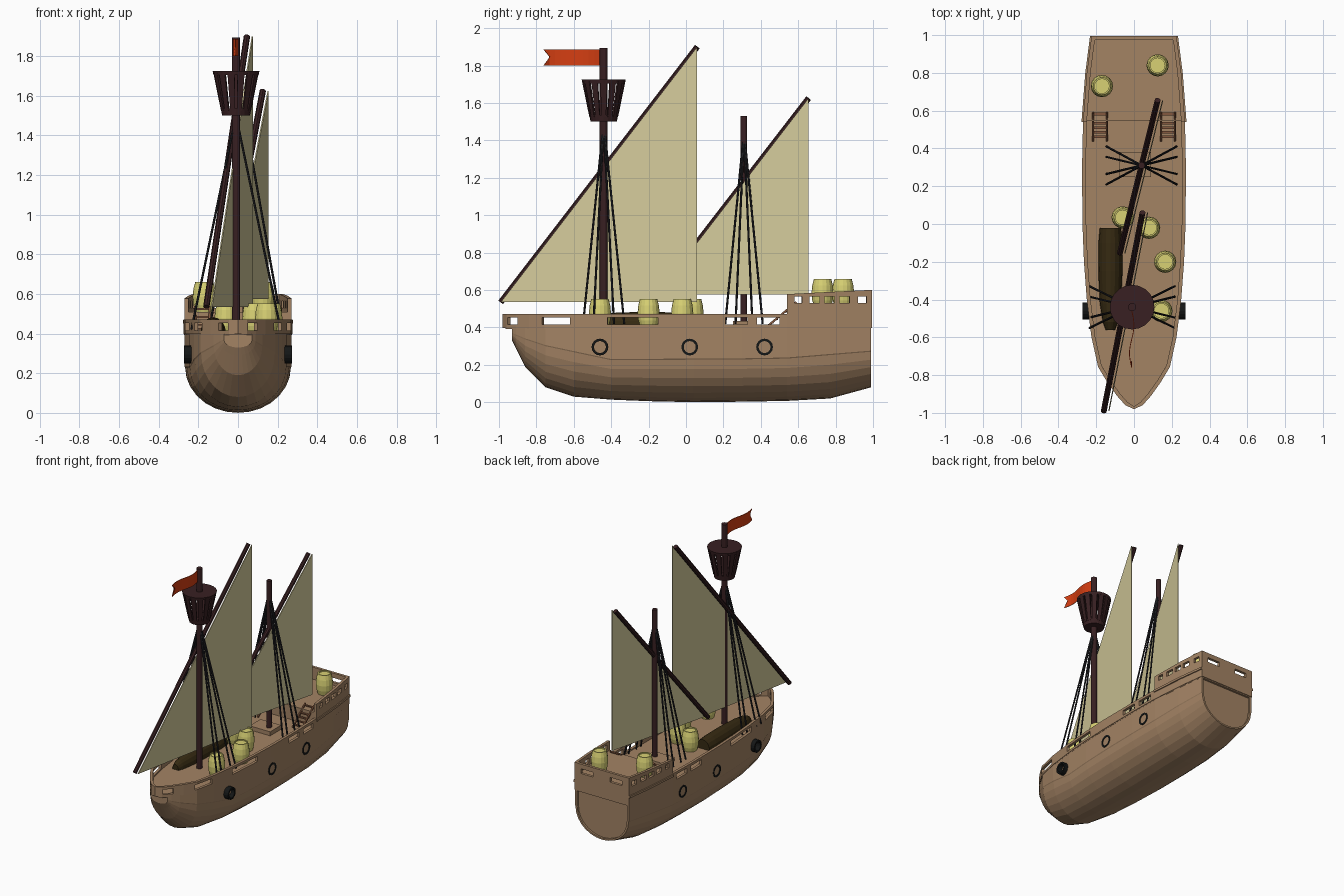
import bpy, bmesh, math
from mathutils import Vector

if "Cube" in bpy.data.objects:
    bpy.data.objects.remove(bpy.data.objects["Cube"])

def mat(name, r, g, b):
    m = bpy.data.materials.new(name)
    lin = lambda c: ((c / 255 + 0.055) / 1.055) ** 2.4
    m.diffuse_color = (lin(r), lin(g), lin(b), 1)
    m.use_nodes = True
    m.node_tree.nodes["Principled BSDF"].inputs["Base Color"].default_value = m.diffuse_color
    return m

WOOD = mat("hull wood", 163, 131, 100)
DARK = mat("dark mast wood", 56, 32, 34)
ROPE = mat("black rope", 34, 34, 38)
SAIL = mat("sail canvas", 212, 203, 155)
BARREL = mat("barrel yellow", 216, 209, 116)
RED = mat("flag red", 212, 62, 18)
BOAT = mat("boat dark olive", 54, 42, 18)
STEP = mat("ladder brown", 132, 88, 62)
IRON = mat("porthole black", 20, 22, 22)

def loft(bm, secs, wrap=False):
    rings = [[bm.verts.new(p) for p in s] for s in secs]
    n = len(rings[0])
    pairs = list(zip(rings, rings[1:])) + ([(rings[-1], rings[0])] if wrap else [])
    for a, b in pairs:
        for i in range(n):
            j = (i + 1) % n
            bm.faces.new((a[i], a[j], b[j], b[i]))
    if not wrap:
        bm.faces.new(rings[0])
        bm.faces.new(rings[-1])

def finish(bm, name, material):
    bmesh.ops.remove_doubles(bm, verts=bm.verts, dist=1e-5)
    bmesh.ops.recalc_face_normals(bm, faces=bm.faces)
    me = bpy.data.meshes.new(name)
    bm.to_mesh(me)
    bm.free()
    me.materials.append(material)
    ob = bpy.data.objects.new(name, me)
    bpy.context.collection.objects.link(ob)
    return ob

def box(bm, x0, x1, y0, y1, z0, z1):
    loft(bm, [[(x0, y0, z), (x1, y0, z), (x1, y1, z), (x0, y1, z)] for z in (z0, z1)])

def rod(bm, a, b, r, n=8):
    a, b = Vector(a), Vector(b)
    d = (b - a).normalized()
    u = d.orthogonal().normalized()
    v = d.cross(u)
    ts = [2 * math.pi * i / n for i in range(n)]
    loft(bm, [[p + r * (math.cos(t) * u + math.sin(t) * v) for t in ts] for p in (a, b)])

def turned(bm, profile, c, n=16):
    ts = [2 * math.pi * i / n for i in range(n)]
    loft(bm, [[(c[0] + r * math.cos(t), c[1] + r * math.sin(t), c[2] + z) for t in ts] for r, z in profile])

def lerp(table, y):
    for (a, u), (b, v) in zip(table, table[1:]):
        if y <= b:
            return u + (v - u) * (y - a) / (b - a)
    return table[-1][1]

# Plan outline, keel line and wale line along the ship
OUT = [(-.98, 0), (-.96, .045), (-.91, .09), (-.84, .14), (-.757, .19), (-.6, .225), (-.4, .25),
       (-.2, .265), (0, .273), (.3, .275), (.54, .27), (.8, .25), (.995, .225)]
KEEL = [(-.93, .33), (-.91, .29), (-.86, .19), (-.75, .08), (-.6, .03), (-.35, .01), (0, 0),
        (.5, .005), (.77, .02), (.99, .08)]
WALE = [(-.93, .365), (-.8, .31), (-.4, .225), (.5, .23), (.99, .27)]

# Hull
def hull_section(y):
    w, k, zc = lerp(OUT, y), lerp(KEEL, y), lerp(WALE, y)
    half = [(.97 * w * math.sin(t), zc - (zc - k) * math.cos(t))
            for t in [math.pi / 2 * i / 7 for i in range(8)]]
    half += [(.985 * w, zc + .006), (.985 * w, .4)]
    return [(x, y, z) for x, z in half] + [(-x, y, z) for x, z in half[:0:-1]]

secs = [hull_section(y) for y in (-.93, -.91, -.86, -.75, -.6, -.4, -.2, .04, .3, .54, .77, .99)]
for y in (.99, .975):  # recessed transom
    secs.append([(x * .93, y, .25 + (z - .25) * .93) for x, _, z in secs[11]])
bm = bmesh.new()
loft(bm, secs)
finish(bm, "hull", WOOD)

# Decks
def deck(name, y0, y1, z0, z1):
    bm = bmesh.new()
    ys = [y0] + [y for y, _ in OUT if y0 < y < y1] + [y1]
    rim = [(lerp(OUT, y) - .003, y) for y in ys]
    loop = rim + [(-x, y) for x, y in reversed(rim)]
    loft(bm, [[(x, y, z) for x, y in loop] for z in (z0, z1)])
    finish(bm, name, WOOD)

deck("main_deck", -.965, .985, .392, .405)
deck("quarter_deck", .545, .985, .4, .51)

# Bulwarks: lower band, upper band and the posts between openings
def strip(bm, y0, y1, z0, z1, slope=0, out=0, t=.02):
    ys = [y0] + [y for y, _ in OUT if y0 < y < y1] + [y1]
    for s in (1, -1):
        secs = []
        for y in ys:
            w = lerp(OUT, y)
            dw = (lerp(OUT, min(y + .01, .995)) - lerp(OUT, max(y - .01, -.98))) / .02
            n = Vector((1, -dw)).normalized()
            x0, x1 = w + out * n.x, max(w - t * n.x, 0)
            yi = min(y - t * n.y, .995)
            h = slope * (y - .54)
            secs.append([(s * x0, y, z0), (s * x0, y, z1 + h), (s * x1, yi, z1 + h), (s * x1, yi, z0)])
        loft(bm, secs)

def bulwark(name, y0, y1, levels, gaps, slope=0):
    bm = bmesh.new()
    a, b, c, d = levels
    strip(bm, y0, y1, a, b)
    strip(bm, y0, y1, c, d, slope)
    edges = [y0] + [v for g in gaps for v in g] + [y1]
    for p, q in zip(edges[::2], edges[1::2]):
        strip(bm, p, q, b, c)
    return bm

bm = bulwark("b", -.98, .55, (.398, .415, .453, .472),
             [(-.955, -.9), (-.77, -.62), (-.42, -.15), (.21, .33), (.38, .5)])
finish(bm, "main_bulwark", WOOD)

bm = bulwark("c", .54, .995, (.398, .53, .565, .578),
             [(.58, .62), (.66, .715), (.74, .795), (.82, .875), (.92, .965)], .05)
strip(bm, .54, .995, .452, .468, 0, .008)
for z0, z1 in ((.398, .53), (.565, .6)):
    box(bm, -.22, .22, .975, .995, z0, z1)
for x0, x1 in ((-.22, -.17), (-.07, .07), (.17, .22)):
    box(bm, x0, x1, .975, .995, .53, .565)
finish(bm, "stern_bulwark", WOOD)

# Hatch around the aft mast
bm = bmesh.new()
box(bm, -.08, .09, .25, .38, .4, .435)
finish(bm, "hatch", WOOD)

# Portholes
bm = bmesh.new()
for s in (1, -1):
    for y in (-.46, .02, .42):
        loft(bm, [[(s * x, y + r * math.cos(t), .295 + r * math.sin(t))
                   for x, r in ((.235, .045), (.272, .045), (.272, .032), (.235, .032))]
                  for t in [2 * math.pi * i / 16 for i in range(16)]], wrap=True)
finish(bm, "portholes", IRON)

# Masts and slanted yards
FORE, AFT = (-.01, -.44), (.04, .31)
YARDS = [((-.16, -.99, .535), (.045, .06, 1.9)), ((-.075, -.155, .575), (.125, .655, 1.625))]
bm = bmesh.new()
rod(bm, (*FORE, .4), (*FORE, 1.895), .022, 12)
rod(bm, (*AFT, .4), (*AFT, 1.53), .018, 12)
finish(bm, "masts", DARK)
bm = bmesh.new()
for a, b in YARDS:
    rod(bm, a, b, .016)
finish(bm, "yards", DARK)

# Triangular sails, hung just right of the yards
for name, (a, b) in zip(("fore_sail", "aft_sail"), YARDS):
    bm = bmesh.new()
    tri = [a, b, (b[0], b[1], a[2])]
    loft(bm, [[(x + dx, y, z) for x, y, z in tri] for dx in (.024, .03)])
    finish(bm, name, SAIL)

# Crow's nest
bm = bmesh.new()
turned(bm, [(.07, 1.5), (.077, 1.535)], (*FORE, 0), 20)
turned(bm, [(.114, 1.705), (.118, 1.725)], (*FORE, 0), 20)
for i in range(14):
    t = 2 * math.pi * i / 14
    loft(bm, [[(FORE[0] + q * math.cos(t + d), FORE[1] + q * math.sin(t + d), z)
               for q, d in ((r, -.16), (r, .16), (r - .012, .16), (r - .012, -.16))]
              for r, z in ((.077, 1.525), (.116, 1.715))])
finish(bm, "crows_nest", DARK)

# Shrouds
bm = bmesh.new()
for (mx, my), top, half, offs in ((FORE, 1.5, .225, (-.11, -.055, .055, .11)),
                                  (AFT, 1.45, .185, (-.1, -.045, .045, .1))):
    for s in (1, -1):
        for d in offs:
            rod(bm, (mx, my, top), (mx + s * half, my + d, .42), .006, 6)
finish(bm, "shrouds", ROPE)

# Flag with a swallow tail
bm = bmesh.new()
N = 10
cols = []
for i in range(N + 1):
    f = i / N
    x = -.01 + .012 * math.sin(f * 2 * math.pi)
    cols.append([bm.verts.new((x, -.46 - f * .3 + (.035 if i == N and k == 1 else 0), z))
                 for k, z in enumerate((1.8, 1.843, 1.886))])
for a, b in zip(cols, cols[1:]):
    for k in (0, 1):
        bm.faces.new((a[k], a[k + 1], b[k + 1], b[k]))
flag = finish(bm, "flag", RED)
flag.modifiers.new("thickness", 'SOLIDIFY').thickness = .004

# Barrels
bm = bmesh.new()
PROFILE = [(.045, 0), (.055, .035), (.059, .075), (.055, .115), (.046, .15), (.038, .15), (.038, .142)]
for x, y, z in ((.125, .84, .51), (-.17, .73, .51), (-.06, .035, .403), (.08, -.02, .403),
                (.165, -.2, .403), (.145, -.46, .403)):
    turned(bm, PROFILE, (x, y, z))
finish(bm, "barrels", BARREL)

# Overturned rowing boat
bm = bmesh.new()
loft(bm, [[(-.125 + w * math.cos(t), y, .405 + h * math.sin(t)) for t in [math.pi * i / 8 for i in range(9)]]
          for y, w, h in ((-.56, .025, .04), (-.52, .04, .06), (-.42, .056, .072), (-.25, .064, .078),
                          (-.1, .063, .076), (-.02, .056, .07))])
finish(bm, "rowing_boat", BOAT)

# Ladders up to the quarter deck
bm = bmesh.new()
for s in (1, -1):
    x = s * .18
    for d in (-.036, .036):
        rod(bm, (x + d, .44, .41), (x + d, .59, .535), .007, 4)
    for i in range(6):
        y, z = .455 + i * .024, .42 + i * .02
        box(bm, x - .036, x + .036, y, y + .014, z, z + .008)
finish(bm, "ladders", STEP)
